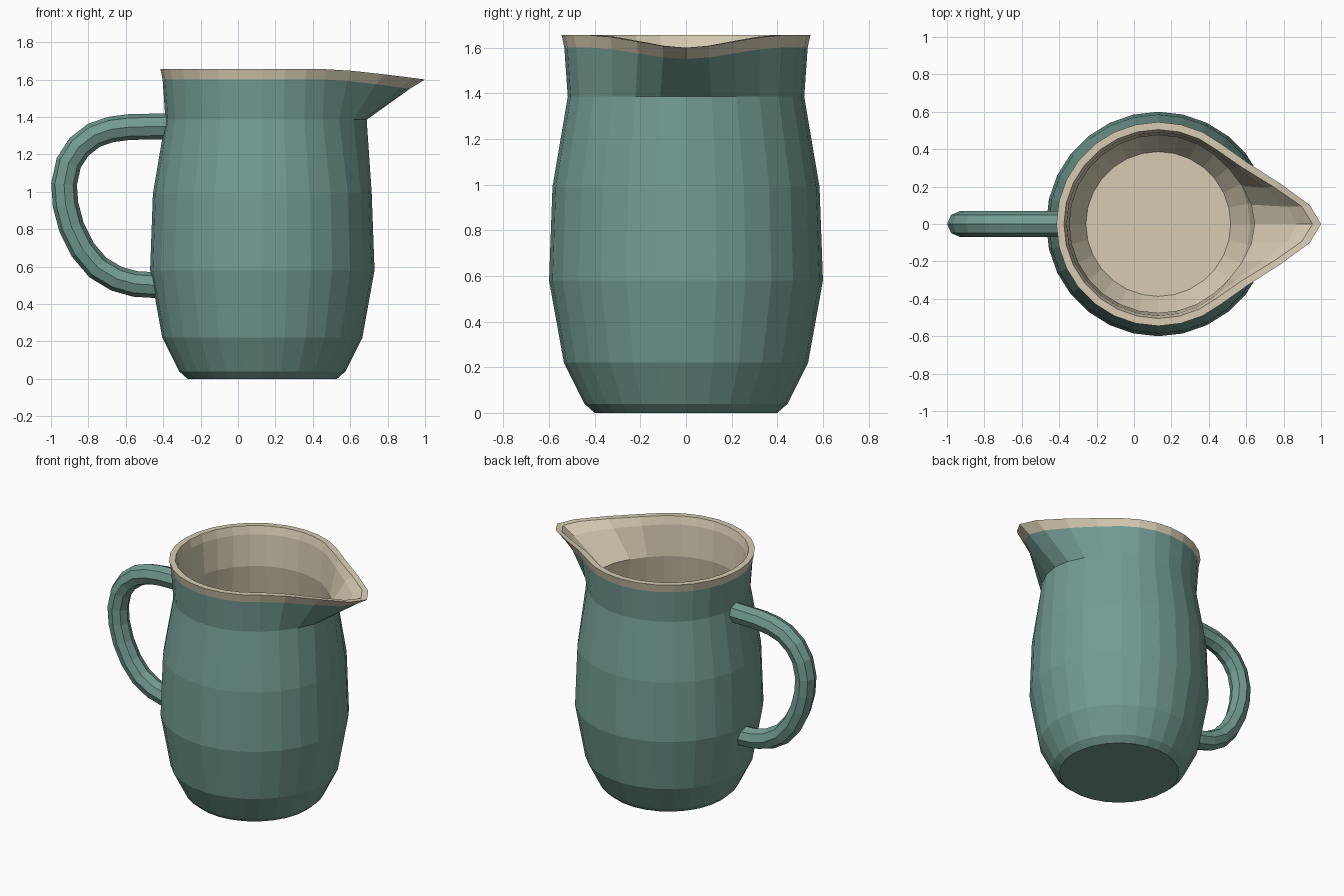
import bpy, bmesh
from math import sin, cos, pi
from mathutils import Vector

if "Cube" in bpy.data.objects:
    bpy.data.objects.remove(bpy.data.objects["Cube"])

SIDES = 28
CX = 0.13


def material(name, color):
    m = bpy.data.materials.new(name)
    m.diffuse_color = (*color, 1)
    m.use_nodes = True
    m.node_tree.nodes["Principled BSDF"].inputs["Base Color"].default_value = m.diffuse_color
    return m


glaze = material("teal_glaze", (0.17, 0.33, 0.29))
cream = material("cream_glaze", (0.68, 0.60, 0.45))


def finish(bm, name, mats):
    bmesh.ops.recalc_face_normals(bm, faces=bm.faces)
    me = bpy.data.meshes.new(name)
    bm.to_mesh(me)
    bm.free()
    for m in mats:
        me.materials.append(m)
    ob = bpy.data.objects.new(name, me)
    bpy.context.collection.objects.link(ob)
    return ob


def bridge(bm, a, b, mat):
    n = len(a)
    for i in range(n):
        j = (i + 1) % n
        bm.faces.new((a[i], a[j], b[j], b[i])).material_index = mat


def ring(bm, r, z, pull, dip):
    # circle whose +x side is drawn out and lowered into the spout
    verts = []
    for k in range(SIDES):
        step = min(k, SIDES - k)
        w = cos(pi * step / 8) ** 2 if step < 4 else 0
        a = 2 * pi * k / SIDES
        narrow = 1 - 0.18 * w * min(1, pull / 0.25)
        verts.append(bm.verts.new((CX + r * cos(a) + pull * w,
                                   r * sin(a) * narrow, z - dip * w)))
    return verts


# Jug body: radius, height, spout pull, spout dip, material of the band above
profile = [
    (0.40, 0.00, 0, 0, 0), (0.445, 0.04, 0, 0, 0), (0.535, 0.22, 0, 0, 0),
    (0.60, 0.58, 0, 0, 0), (0.585, 0.99, 0, 0, 0), (0.518, 1.385, 0.04, 0, 0),
    (0.533, 1.60, 0.255, 0.05, 1),
    (0.545, 1.655, 0.325, 0.055, 1),
    # inside wall, going down
    (0.505, 1.655, 0.32, 0.055, 1), (0.49, 1.60, 0.25, 0.05, 1),
    (0.475, 1.385, 0.04, 0, 1), (0.54, 0.99, 0, 0, 1),
    (0.555, 0.58, 0, 0, 1), (0.49, 0.23, 0, 0, 1), (0.387, 0.06, 0, 0, 1),
]
bm = bmesh.new()
rings = [ring(bm, *p[:4]) for p in profile]
for a, b, p in zip(rings, rings[1:], profile):
    bridge(bm, a, b, p[4])
bm.faces.new(rings[0])
bm.faces.new(rings[-1]).material_index = 1
finish(bm, "jug_body", [glaze, cream])

# Handle: octagonal section swept along a side-view path
path = [(-0.37, 1.35), (-0.58, 1.346), (-0.68, 1.333), (-0.77, 1.302),
        (-0.85, 1.24), (-0.905, 1.155), (-0.93, 1.04), (-0.922, 0.93),
        (-0.89, 0.81), (-0.83, 0.69), (-0.75, 0.595), (-0.65, 0.535),
        (-0.55, 0.507), (-0.43, 0.50)]
pts = [Vector((x, 0, z)) for x, z in path]
side = Vector((0, 1, 0))
bm = bmesh.new()
sections = []
for i, p in enumerate(pts):
    t = (pts[min(i + 1, len(pts) - 1)] - pts[max(i - 1, 0)]).normalized()
    n = side.cross(t)
    sections.append([bm.verts.new(p + 0.069 * (n * cos(k * pi / 4) + side * sin(k * pi / 4)))
                     for k in range(8)])
for a, b in zip(sections, sections[1:]):
    bridge(bm, a, b, 0)
bm.faces.new(sections[0])
bm.faces.new(sections[-1])
finish(bm, "handle", [glaze])
